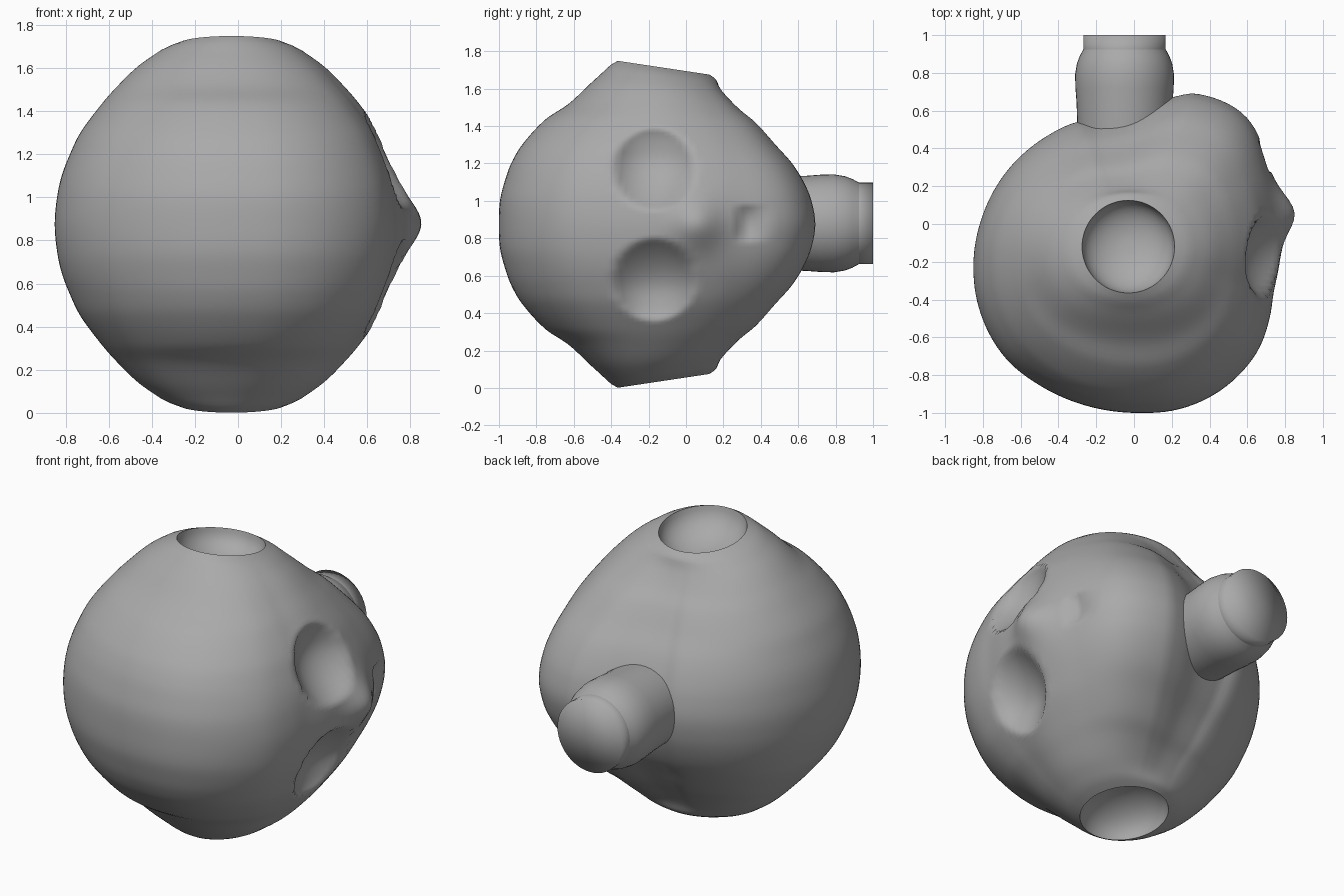
import bpy, bmesh, math

if "Cube" in bpy.data.objects:
    bpy.data.objects.remove(bpy.data.objects["Cube"])

CX, CY, CZ = -0.03, -0.12, 0.875   # axis of the body
H, RIM = 0.837, 0.275              # half height, outer rim radius
SEG, RINGS = 144, 96

# Equator outline seen from above
OUTLINE = [(0.76, 0.06), (0.72, 0.28), (0.59, 0.57), (0.33, 0.69), (0.22, 0.675),
           (0, 0.595), (-0.2, 0.545), (-0.3, 0.54), (-0.47, 0.46), (-0.62, 0.34),
           (-0.8, 0.05), (-0.85, -0.2), (-0.81, -0.48), (-0.68, -0.71),
           (-0.49, -0.86), (-0.26, -0.96), (0, -1.0), (0.24, -0.98),
           (0.46, -0.88), (0.65, -0.68), (0.72, -0.49), (0.74, -0.36), (0.77, -0.2)]
# Fullness from equator (0) to rim (1): front, sides, back
FRONT = [(0, 1), (0.15, 0.99), (0.27, 0.95), (0.39, 0.89), (0.51, 0.79),
         (0.66, 0.59), (0.75, 0.39), (0.87, 0.19), (0.96, 0.04), (1, 0)]
SIDE = [(0, 1), (0.15, 0.98), (0.27, 0.94), (0.39, 0.87), (0.51, 0.78),
        (0.66, 0.61), (0.75, 0.49), (0.87, 0.3), (0.96, 0.1), (1, 0)]
BACK = [(0, 1), (0.15, 0.96), (0.27, 0.88), (0.39, 0.76), (0.51, 0.59),
        (0.66, 0.39), (0.75, 0.23), (0.87, 0.08), (0.96, 0.02), (1, 0)]


def curve(table, x):
    """Smooth cubic through the table's points."""
    n = len(table)
    k = max(i for i in range(n - 1) if i == 0 or table[i][0] <= x)

    def slope(i):
        (xa, ya), (xb, yb) = table[max(i - 1, 0)], table[min(i + 1, n - 1)]
        return (yb - ya) / (xb - xa)
    (x0, y0), (x1, y1) = table[k], table[k + 1]
    w = x1 - x0
    t = (x - x0) / w
    m0, m1 = (0 if x0 == 0 else slope(k)) * w, slope(k + 1) * w
    return ((2 * t**3 - 3 * t**2 + 1) * y0 + (t**3 - 2 * t**2 + t) * m0
            + (3 * t**2 - 2 * t**3) * y1 + (t**3 - t**2) * m1)


polar = sorted((math.atan2(y - CY, x - CX) % math.tau, math.hypot(x - CX, y - CY))
               for x, y in OUTLINE)
polar = ([(a - math.tau, r) for a, r in polar[-2:]] + polar
         + [(a + math.tau, r) for a, r in polar[:2]])


def sculpt(x, y, z):
    """Pointed ridge, two round dents and a small notch on the right side."""
    if x < 0.2:
        return x
    x += 0.09 * math.exp(-((y - 0.06) / 0.13) ** 2 - ((z - 0.88) / 0.14) ** 2)
    for cy, cz in ((-0.17, 1.17), (-0.17, 0.58)):
        d = math.hypot(y - cy, z - cz) / 0.22
        if d < 1:
            x -= 0.13 * (1 - d * d)
    dz = abs(z - 0.88) / 0.1
    if 0.28 < y < 0.45 and dz < 1:
        x -= 0.06 * (0.45 - y) / 0.17 * (1 - dz * dz)
    return x


grey = bpy.data.materials.new("dark_grey")
grey.diffuse_color = (0.4, 0.4, 0.4, 1)
grey.use_nodes = True
grey.node_tree.nodes["Principled BSDF"].inputs["Base Color"].default_value = grey.diffuse_color


def finish(name, rings, angle):
    """Join rings of vertices with quads, close both ends, shade smooth."""
    bm = bmesh.new()
    vr = [[bm.verts.new(p) for p in r] for r in rings]
    for a, b in zip(vr, vr[1:]):
        for i in range(len(a)):
            j = (i + 1) % len(a)
            bm.faces.new((a[i], a[j], b[j], b[i]))
    bm.faces.new(vr[0][::-1])
    bm.faces.new(vr[-1])
    bmesh.ops.recalc_face_normals(bm, faces=bm.faces)
    me = bpy.data.meshes.new(name)
    bm.to_mesh(me)
    bm.free()
    me.materials.append(grey)
    ob = bpy.data.objects.new(name, me)
    bpy.context.collection.objects.link(ob)
    bpy.ops.object.select_all(action='DESELECT')
    ob.select_set(True)
    bpy.context.view_layer.objects.active = ob
    bpy.ops.object.shade_smooth_by_angle(angle=math.radians(angle))


def body_ring(s):
    ring, u = [], abs(s)
    rim = RIM - 0.03 * max(0, (u - 0.95) / 0.05) ** 2   # rolled lip
    for i in range(SEG):
        a = math.tau * i / SEG
        side = math.cos(a) ** 2
        t = (curve(SIDE, u) * side
             + curve(BACK if math.sin(a) > 0 else FRONT, u) * (1 - side))
        r = rim + (curve(polar, a) - rim) * t
        x, y = CX + r * math.cos(a), CY + r * math.sin(a)
        z = CZ + s * H - math.copysign(u ** 6, s) * 0.15 * (y - CY)
        ring.append((sculpt(x, y, z), y, z))
    return ring


def bowl_ring(sign, r, depth):
    return [(CX + r * math.cos(a), CY + r * math.sin(a),
             CZ + sign * (H - depth - 0.15 * r * math.sin(a)))
            for a in (math.tau * i / SEG for i in range(SEG))]


# Body with a dished opening at top and bottom
dish = [(0.243 * math.sin(k * math.pi / 20), 0.16 * math.cos(k * math.pi / 20))
        for k in range(1, 10)]
rings = [bowl_ring(-1, r, d) for r, d in dish]
rings += [body_ring(-1 + 2 * k / RINGS) for k in range(RINGS + 1)]
rings += [bowl_ring(1, r, d) for r, d in reversed(dish)]
finish("body", rings, 65)


def turned(name, profile, angle):
    """Profile of (y, radius) turned about the knob's axis."""
    finish(name, [[(-0.05 + r * math.cos(math.tau * i / 48), y,
                    0.88 + r * math.sin(math.tau * i / 48)) for i in range(48)]
                  for y, r in profile], angle)


# Round knob and its softly shaded end at the back
turned("back_knob", [(0.40, 0.24), (0.52, 0.25), (0.64, 0.254), (0.72, 0.26), (0.79, 0.262),
                     (0.85, 0.252), (0.89, 0.237), (0.93, 0.215)], 50)
turned("knob_end", [(0.84, 0.218), (1.0, 0.218), (1.0, 0.002)], 180)
